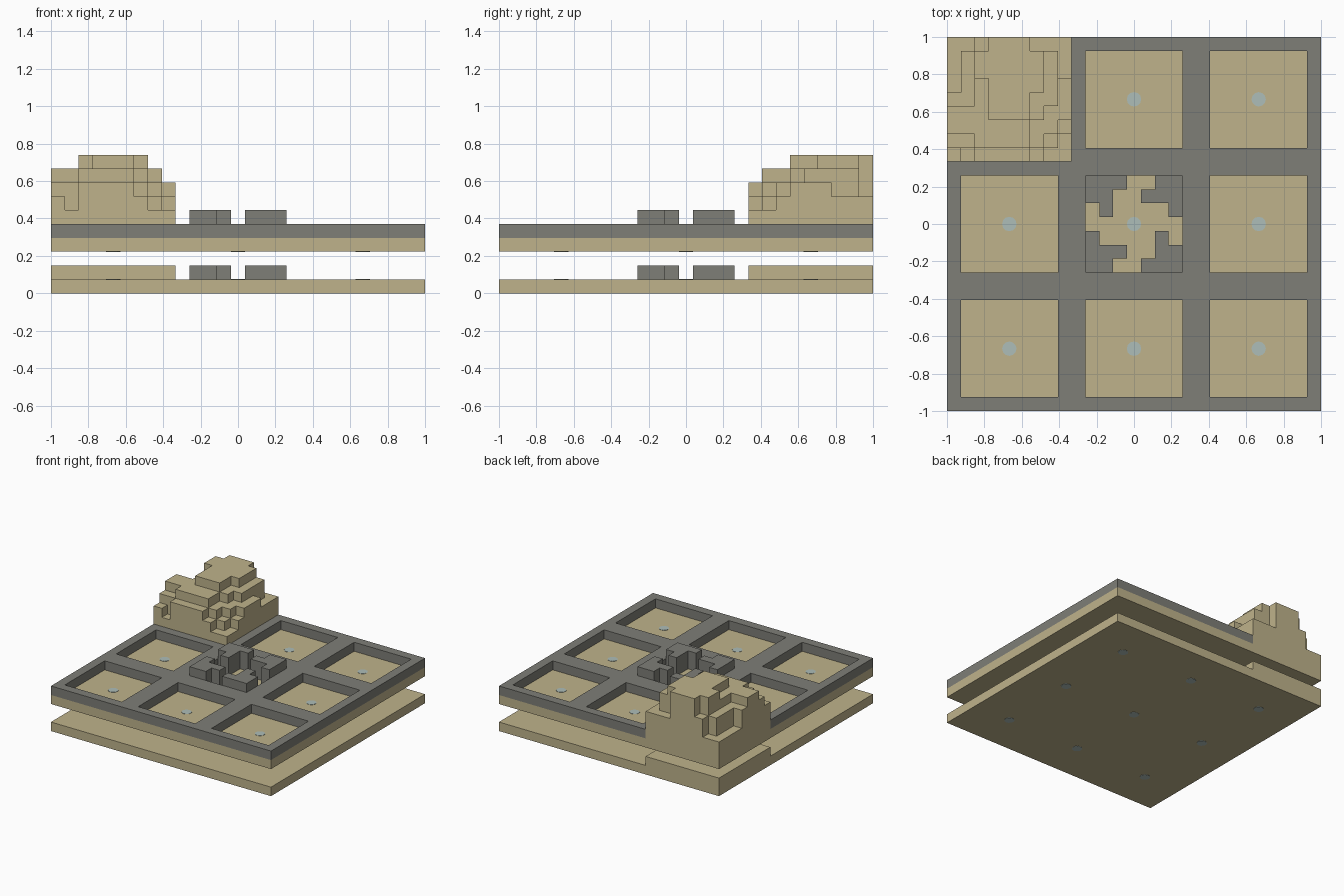
import bpy, bmesh
from mathutils import Vector

cube = bpy.data.objects.get("Cube")
if cube:
    bpy.data.objects.remove(cube, do_unlink=True)

GRID = 27            # blocks along each side
CELL = 9             # blocks per board square
UNIT = 2 / GRID      # size of one block


def material(name, rgb):
    mat = bpy.data.materials.new(name)
    mat.use_nodes = True
    mat.diffuse_color = (*rgb, 1)
    bsdf = mat.node_tree.nodes["Principled BSDF"]
    bsdf.inputs["Base Color"].default_value = (*rgb, 1)
    bsdf.inputs["Roughness"].default_value = 0.9
    return mat


sand = material("sand", (0.52, 0.45, 0.26))
stone = material("grey_stone", (0.21, 0.21, 0.185))
ice = material("pale_blue", (0.42, 0.51, 0.48))


def add_object(name, bm, mat):
    mesh = bpy.data.meshes.new(name)
    bm.to_mesh(mesh)
    bm.free()
    mesh.materials.append(mat)
    obj = bpy.data.objects.new(name, mesh)
    bpy.context.collection.objects.link(obj)
    return obj


def blocks(name, cells, mat):
    """Skin a set of grid blocks, keeping only the exposed sides."""
    cells = set(cells)
    bm = bmesh.new()
    for cell in cells:
        centre = Vector(cell) + Vector((0.5, 0.5, 0.5))
        for axis in range(3):
            for sign in (-1, 1):
                n = Vector((0, 0, 0))
                n[axis] = sign
                if tuple(int(a + b) for a, b in zip(cell, n)) in cells:
                    continue
                u = Vector((0, 0, 0))
                u[(axis + 1) % 3] = 0.5
                v = n.cross(u)
                mid = centre + n / 2
                quad = (mid - u - v, mid + u - v, mid + u + v, mid - u + v)
                bm.faces.new([bm.verts.new(
                    ((p.x - GRID / 2) * UNIT, (p.y - GRID / 2) * UNIT, p.z * UNIT))
                    for p in quad])
    bmesh.ops.remove_doubles(bm, verts=bm.verts, dist=UNIT / 100)
    bmesh.ops.dissolve_limit(bm, angle_limit=0.01, verts=bm.verts, edges=bm.edges)
    return add_object(name, bm, mat)


def in_corner(x, y):
    return x < CELL and y >= GRID - CELL


def in_pocket(x, y):
    return 0 < x % CELL < CELL - 1 and 0 < y % CELL < CELL - 1


board = [(x, y) for x in range(GRID) for y in range(GRID)]
corner = [c for c in board if in_corner(*c)]

# Two sand slabs, the lower one with a raised corner
blocks("lower_slab", [(x, y, 0) for x, y in board] + [(x, y, 1) for x, y in corner], sand)
blocks("upper_slab", [(x, y, 3) for x, y in board], sand)

# Stone lattice around the sunken squares
blocks("lattice", [(x, y, 4) for x, y in board
                   if not in_corner(x, y) and not in_pocket(x, y)], stone)

# Four-armed ring of walls, one arm turned about the centre
arm = [(-3, 3), (-2, 3), (-1, 3), (-3, 2), (-2, 2), (-2, 1)]
ring = []
for turn in range(4):
    ring += arm
    arm = [(y, -x) for x, y in arm]
mid = GRID // 2
for name, layers in (("lower_ring", (1,)), ("upper_ring", (4, 5))):
    blocks(name, [(mid + x, mid + y, z) for x, y in ring for z in layers], stone)

# Stepped rock: letters give the height of each stack, back row first
rock_rows = """
aaceeebbb
aceeeeedb
aceeeeedb
acdeeeedc
ccdeeeddc
dddeeedcc
dddddeccb
ccddddcba
baccccbaa
""".replace("de" + "ccb", "ddccb").split()
rock = []
for row, line in enumerate(rock_rows):
    for x, letter in enumerate(line):
        top = 6 + ord(letter) - ord("a")
        rock += [(x, GRID - 1 - row, z) for z in range(4, top)]
blocks("stepped_rock", rock, sand)

# Round pin through the centre of every square of both slabs
for level, label in ((0, "lower"), (3, "upper")):
    bm = bmesh.new()
    for i in (-1, 0, 1):
        for j in (-1, 0, 1):
            made = bmesh.ops.create_cone(bm, cap_ends=True, segments=12,
                                         radius1=UNIT * 0.52, radius2=UNIT * 0.52,
                                         depth=UNIT + 0.004)
            bmesh.ops.translate(bm, verts=made["verts"], vec=(
                i * CELL * UNIT, j * CELL * UNIT, (level + 0.5) * UNIT))
    add_object(label + "_pins", bm, ice)
